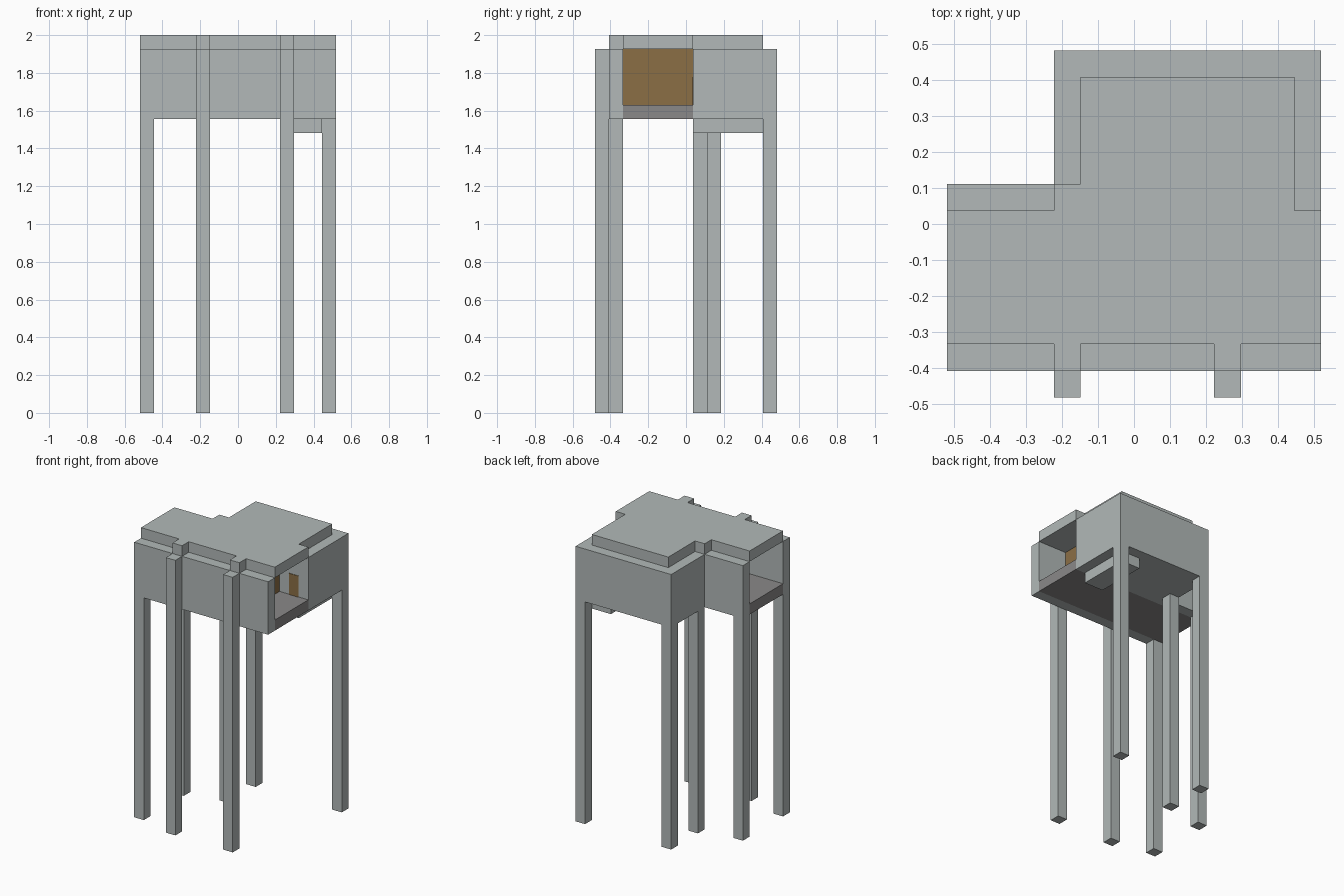
import bpy, bmesh

cube = bpy.data.objects.get("Cube")
if cube:
    bpy.data.objects.remove(cube, do_unlink=True)

UNIT = 2 / 27          # the building sits on a block grid, 14 x 13 x 27
MID_X, MID_Y = 7, 6.5


def material(name, rgb):
    mat = bpy.data.materials.new(name)
    mat.use_nodes = True
    mat.diffuse_color = (*rgb, 1)
    mat.node_tree.nodes["Principled BSDF"].inputs["Base Color"].default_value = (*rgb, 1)
    return mat


STONE = material("pale grey stone", (0.445, 0.485, 0.479))
FLOOR = material("dark grey floor", (0.254, 0.246, 0.246))
WOOD = material("brown wood", (0.258, 0.156, 0.06))


def place(x, y, z):
    return ((x - MID_X) * UNIT, (y - MID_Y) * UNIT, z * UNIT)


def prism(name, outline, z0, z1, mat):
    """Extrude a plan outline (grid blocks) from z0 up to z1."""
    bm = bmesh.new()
    base = bm.faces.new([bm.verts.new(place(x, y, z0)) for x, y in outline])
    top = bmesh.ops.extrude_face_region(bm, geom=[base])["geom"]
    verts = [g for g in top if isinstance(g, bmesh.types.BMVert)]
    bmesh.ops.translate(bm, verts=verts, vec=(0, 0, (z1 - z0) * UNIT))
    bmesh.ops.recalc_face_normals(bm, faces=bm.faces)
    mesh = bpy.data.meshes.new(name)
    bm.to_mesh(mesh)
    bm.free()
    mesh.materials.append(mat)
    obj = bpy.data.objects.new(name, mesh)
    bpy.context.collection.objects.link(obj)
    return obj


def box(name, x0, x1, y0, y1, z0, z1, mat=STONE):
    return prism(name, [(x0, y0), (x1, y0), (x1, y1), (x0, y1)], z0, z1, mat)


BASE, DECK, EAVE, TOP = 21, 22, 26, 27

# Legs under the walls
legs = {"front_right_leg": (0, 1), "side_right_leg": (0, 7), "inner_right_leg": (4, 8),
        "back_right_leg": (4, 12), "back_left_leg": (13, 12)}
for name, (x, y) in legs.items():
    box(name, x, x + 1, y, y + 1, 0, BASE)

# Full-height posts standing proud of the front wall
for name, x in (("front_right_post", 4), ("front_left_post", 10)):
    box(name, x, x + 1, 0, 1, 0, EAVE)

# Outer walls
box("front_wall", 0, 14, 1, 2, BASE, EAVE)
box("hall_back_wall", 0, 5, 7, 8, BASE, EAVE)
prism("back_room_walls", [(4, 8), (5, 8), (5, 12), (13, 12), (13, 7), (14, 7), (14, 13), (4, 13)],
      BASE, EAVE, STONE)

# Hall floor, open at both ends, and the back room floor with its sunken pit
box("hall_floor", 0, 14, 2, 7, BASE, DECK, FLOOR)
box("back_room_floor", 5, 13, 8, 12, BASE, DECK)
box("pit_base", 11, 13, 7, 12, BASE - 1, BASE)

# Inner wall between hall and back room, with a low door
box("inner_wall", 5, 13, 7, 8, BASE, EAVE)
box("door", 12, 13, 6.95, 7, DECK, DECK + 2, WOOD)

# Wooden partitions across the hall
for name, x in (("right_partition", 4), ("left_partition", 10)):
    box(name, x, x + 1, 2, 7, DECK, EAVE, WOOD)

# Roof slab, inset from the wall tops with a tab behind each post
prism("roof", [(0, 2), (4, 2), (4, 1), (5, 1), (5, 2), (10, 2), (10, 1), (11, 1), (11, 2),
               (14, 2), (14, 7), (13, 7), (13, 12), (5, 12), (5, 8), (4, 8), (4, 7), (0, 7)],
      EAVE, TOP, STONE)
